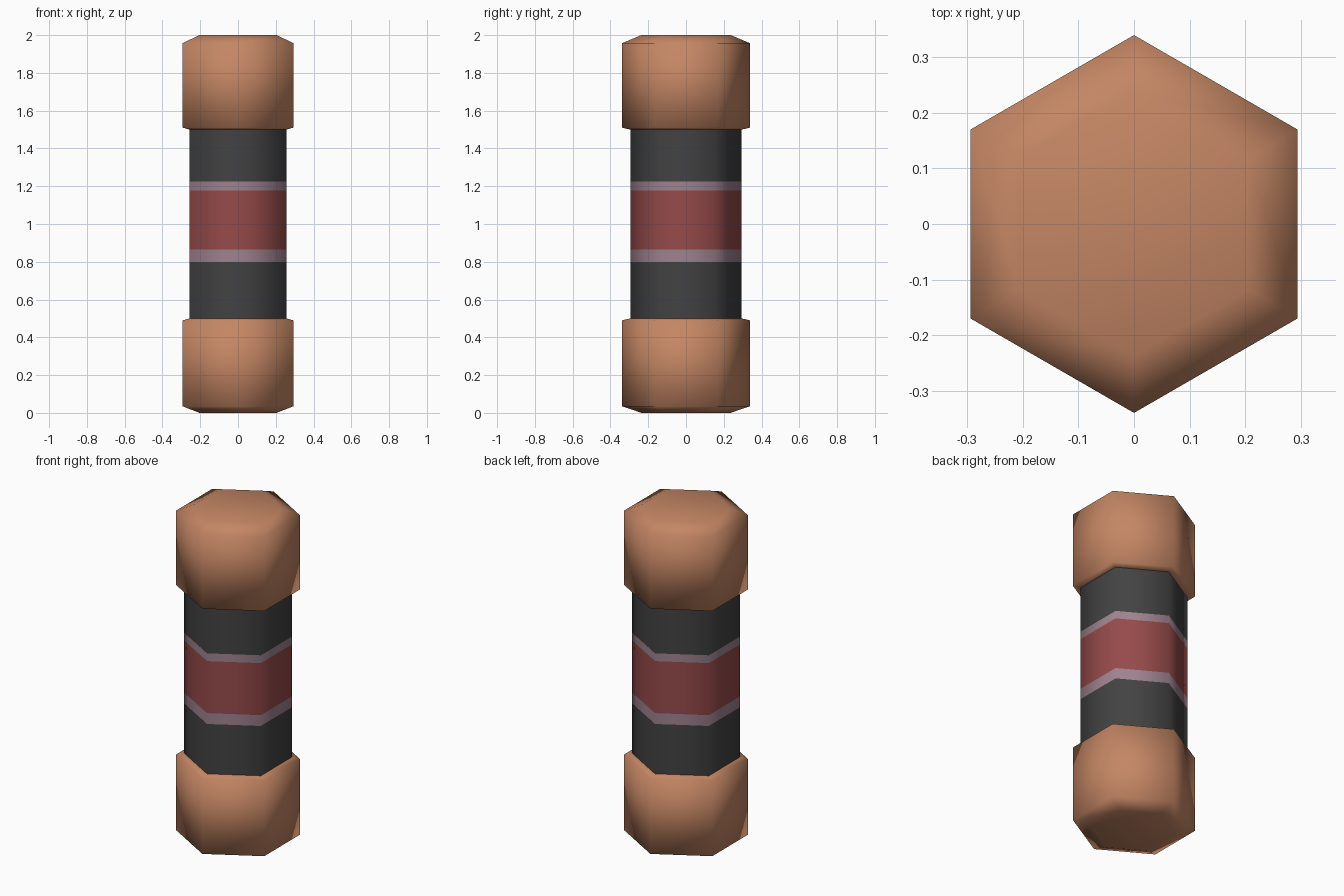
import bpy, bmesh, math

if "Cube" in bpy.data.objects:
    bpy.data.objects.remove(bpy.data.objects["Cube"])


def linear(c):
    c /= 255
    return c / 12.92 if c <= 0.04045 else ((c + 0.055) / 1.055) ** 2.4


def material(name, r, g, b):
    m = bpy.data.materials.new(name)
    m.diffuse_color = (linear(r), linear(g), linear(b), 1)
    m.use_nodes = True
    m.node_tree.nodes["Principled BSDF"].inputs["Base Color"].default_value = m.diffuse_color
    return m


copper = material("copper", 196, 134, 100)
charcoal = material("charcoal", 66, 66, 66)
red = material("faded_red", 150, 74, 74)
pale = material("pale_mauve", 158, 130, 142)


def hex_lathe(name, profile, mats, band_mats, cap_first=False):
    """Stack hexagonal rings (radius, z), points towards +y and -y."""
    bm = bmesh.new()
    rings = [[bm.verts.new((r * math.sin(i * math.pi / 3),
                            r * math.cos(i * math.pi / 3), z)) for i in range(6)]
             for r, z in profile]
    for k, (a, b) in enumerate(zip(rings, rings[1:])):
        for i in range(6):
            j = (i + 1) % 6
            bm.faces.new((a[i], b[i], b[j], a[j])).material_index = band_mats[k]
    if cap_first:
        bm.faces.new(rings[0])
    bmesh.ops.recalc_face_normals(bm, faces=bm.faces)
    mesh = bpy.data.meshes.new(name)
    bm.to_mesh(mesh)
    bm.free()
    for m in mats:
        mesh.materials.append(m)
    mesh.shade_smooth()
    ob = bpy.data.objects.new(name, mesh)
    bpy.context.collection.objects.link(ob)
    return ob


# Copper end caps: chamfered outer end, small lip where they meet the body
bottom = [(0.235, 0), (0.339, 0.035), (0.339, 0.49), (0.295, 0.5)]
top = [(0.237, 2), (0.339, 1.957), (0.339, 1.51), (0.295, 1.5)]
hex_lathe("bottom_cap", bottom, [copper], [0, 0, 0], True)
hex_lathe("top_cap", top, [copper], [0, 0, 0], True)

# Dark body with a red label edged by pale stripes
levels = [0.5, 0.8, 0.865, 1.178, 1.225, 1.5]
hex_lathe("body", [(0.295, z) for z in levels],
          [charcoal, pale, red], [0, 1, 2, 1, 0])
